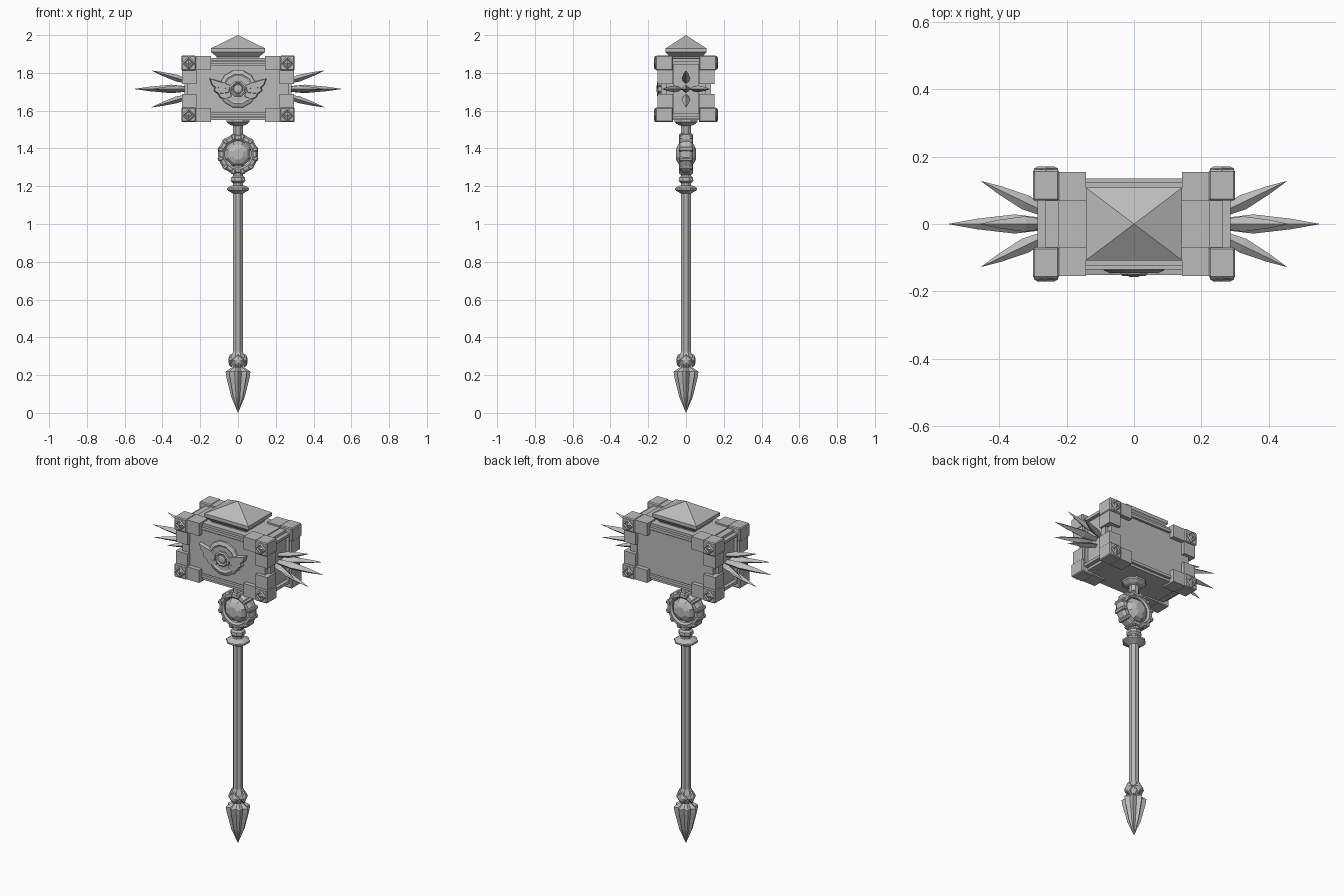
import bpy, bmesh, math
from mathutils import Matrix, Vector

old = bpy.data.objects.get("Cube")
if old:
    bpy.data.objects.remove(old, do_unlink=True)

grey = bpy.data.materials.new("stone_grey")
grey.use_nodes = True
grey.diffuse_color = (0.5, 0.5, 0.5, 1)
grey.node_tree.nodes["Principled BSDF"].inputs["Base Color"].default_value = (0.5, 0.5, 0.5, 1)

MID = 1.715  # height of the middle of the hammer head


def finish(name, bm, matrix=None):
    bmesh.ops.recalc_face_normals(bm, faces=bm.faces)
    mesh = bpy.data.meshes.new(name)
    bm.to_mesh(mesh)
    bm.free()
    mesh.materials.append(grey)
    obj = bpy.data.objects.new(name, mesh)
    bpy.context.collection.objects.link(obj)
    if matrix:
        obj.matrix_world = matrix
    return obj


def box(name, center, half, bevel=0):
    bm = bmesh.new()
    bmesh.ops.create_cube(bm, size=2)
    bmesh.ops.scale(bm, vec=half, verts=bm.verts)
    bmesh.ops.translate(bm, vec=center, verts=bm.verts)
    if bevel:
        bmesh.ops.bevel(bm, geom=bm.edges[:], offset=bevel, segments=1, affect='EDGES')
    return finish(name, bm)


def loft(name, profile, sides, matrix=None, sx=1, sy=1, turn=0.5, flute=1, closed=False):
    """Rings of (radius, height) about local z; odd points shrink by flute."""
    bm = bmesh.new()
    rings = []
    for r, h in profile:
        ring = []
        for i in range(sides):
            a = 2 * math.pi * (i + turn) / sides
            k = r * (flute if i % 2 else 1)
            ring.append(bm.verts.new((k * math.cos(a) * sx, k * math.sin(a) * sy, h)))
        rings.append(ring)
    pairs = list(zip(rings, rings[1:]))
    if closed:
        pairs.append((rings[-1], rings[0]))
    for lo, hi in pairs:
        for i in range(sides):
            j = (i + 1) % sides
            bm.faces.new((lo[i], lo[j], hi[j], hi[i]))
    if not closed:
        bm.faces.new(rings[0])
        bm.faces.new(rings[-1])
    bmesh.ops.remove_doubles(bm, verts=bm.verts, dist=0.00005)
    return finish(name, bm, matrix)


def aim(origin, direction, up='Y'):
    return Matrix.Translation(origin) @ Vector(direction).to_track_quat('Z', up).to_matrix().to_4x4()


def plate(name, outline, y_back, y_front, inset=0.006):
    """Extruded outline in x and z with a chamfered front."""
    bm = bmesh.new()
    mid = sum((Vector(p) for p in outline), Vector((0, 0))) / len(outline)
    back = [bm.verts.new((x, y_back, z)) for x, z in outline]
    front = []
    for p in outline:
        d = Vector(p) - mid
        q = mid + d * (1 - inset / d.length)
        front.append(bm.verts.new((q.x, y_front, q.y)))
    bm.faces.new(back)
    bm.faces.new(front)
    for i in range(len(back)):
        j = (i + 1) % len(back)
        bm.faces.new((back[i], back[j], front[j], front[i]))
    return finish(name, bm)


# Hammer head core and end panels
box("head_core", (0, 0, MID), (0.235, 0.108, 0.158))
box("head_panel", (0, 0, MID), (0.23, 0.128, 0.127))
box("end_panel", (0, 0, MID), (0.265, 0.075, 0.13))

# Stepped rails along the edges of the head
for s, side in ((1, "top"), (-1, "bottom")):
    box(side + "_wide_rail", (0, 0, MID + s * 0.140), (0.225, 0.135, 0.008))
    box(side + "_narrow_rail", (0, 0, MID + s * 0.158), (0.225, 0.124, 0.007))
    box(side + "_end_wide_rail", (0, 0, MID + s * 0.137), (0.286, 0.085, 0.008))
    box(side + "_end_narrow_rail", (0, 0, MID + s * 0.152), (0.262, 0.085, 0.008))
for sx, side in ((1, "left"), (-1, "right")):
    for sy, face in ((-1, "front"), (1, "back")):
        box(f"{side}_{face}_outer_upright", (sx * 0.25, sy * 0.085, MID), (0.034, 0.02, 0.13))
        box(f"{side}_{face}_inner_upright", (sx * 0.245, sy * 0.11, MID), (0.022, 0.022, 0.13))

# Corner armour: bevelled block, two straps and a diamond stud
for sx, side in ((1, "left"), (-1, "right")):
    for sy, face in ((-1, "front"), (1, "back")):
        for sz, level in ((1, "upper"), (-1, "lower")):
            tag = f"{side}_{face}_{level}_"
            box(tag + "corner", (sx * 0.261, sy * 0.115, MID + sz * 0.137), (0.039, 0.046, 0.039), 0.005)
            box(tag + "cross_strap", (sx * 0.183, sy * 0.111, MID + sz * 0.137), (0.04, 0.043, 0.037))
            box(tag + "upright_strap", (sx * 0.258, sy * 0.111, MID + sz * 0.063), (0.038, 0.041, 0.037))
            spot = (sx * 0.261, sy * 0.158, MID + sz * 0.138)
            loft(tag + "stud", [(0.036, 0), (0.036, 0.006), (0.026, 0.012), (0.018, 0.006), (0, 0.013)],
                 4, aim(spot, (0, sy, 0)), turn=0)

# Five faceted spikes on each end
spikes = [("middle", 0, 0, 0.553, 0.03), ("upper", 0, 1, 0.46, 0.024), ("lower", 0, -1, 0.46, 0.024),
          ("back", 1, 0, 0.455, 0.024), ("front", -1, 0, 0.455, 0.024)]
for sx, side in ((1, "left"), (-1, "right")):
    for label, dy, dz, tip, width in spikes:
        base = Vector((sx * 0.26, dy * 0.034, MID + dz * 0.038))
        end = Vector((sx * tip, dy * 0.128, MID + dz * 0.098))
        size = (end - base).length
        loft(f"{side}_{label}_spike", [(width * 0.6, 0), (width, size * 0.32), (width * 0.55, size * 0.7), (0, size)],
             4, aim(base, end - base), turn=0, sx=0.95, sy=0.75)

# Pyramid cap
r2 = math.sqrt(2)
loft("roof_cap", [(0.115 * r2, 1.865), (0.112 * r2, 1.885), (0.143 * r2, 1.91), (0.143 * r2, 1.93), (0, 2.0)],
     4, sy=0.755)

# Winged emblem on the front
front = aim((0, -0.125, MID), (0, -1, 0))
loft("emblem_disc", [(0.102, 0), (0.1, 0.012), (0.08, 0.02), (0.07, 0.014), (0.04, 0.014)], 12, front)
loft("emblem_ring", [(0.045, 0.01), (0.045, 0.024), (0.036, 0.029), (0.028, 0.022)], 8, front)
loft("emblem_gem", [(0.028, 0.01), (0.024, 0.028), (0.013, 0.032)], 8, front)
feathers = [
    [(0.035, 0.02), (0.075, 0.036), (0.152, 0.056), (0.14, 0.02), (0.12, 0.004), (0.04, 0)],
    [(0.04, 0.005), (0.125, 0.012), (0.128, -0.012), (0.105, -0.028), (0.045, -0.02)],
    [(0.035, -0.018), (0.108, -0.022), (0.098, -0.046), (0.07, -0.058), (0.03, -0.04)],
]
for sx, side in ((1, "left"), (-1, "right")):
    for n, feather in enumerate(feathers):
        plate(f"{side}_feather_{n + 1}", [(sx * x, MID + z) for x, z in feather], -0.126, -0.151 + n * 0.003)

# Neck under the head
loft("neck", [(0.05, 1.565), (0.066, 1.55), (0.066, 1.54), (0.045, 1.525), (0.028, 1.52), (0.027, 1.46)], 8)

# Ring with raised clasps around a faceted orb
hub = Vector((0, 0, 1.37))
axis = aim(hub, (0, -1, 0))
loft("pommel_ring", [(0.07, -0.026), (0.08, -0.035), (0.096, -0.033), (0.106, -0.018), (0.106, 0.018),
                     (0.096, 0.033), (0.08, 0.035), (0.07, 0.026)], 24, axis, closed=True)
for i in range(12):
    a = 2 * math.pi * (i + 0.5) / 12
    clasp = box(f"ring_clasp_{i + 1}", (0, 0, 0), (0.012, 0.037, 0.016), 0.006)
    clasp.matrix_world = Matrix.Translation(hub) @ Matrix.Rotation(a, 4, 'Y') @ Matrix.Translation((0, 0, 0.094))
loft("orb", [(0.03, -0.053), (0.055, -0.041), (0.072, -0.015), (0.072, 0.015), (0.055, 0.041), (0.03, 0.053)],
     8, axis)

# Collars and octagonal handle
loft("collars", [(0.027, 1.29), (0.03, 1.255), (0.04, 1.245), (0.042, 1.228), (0.03, 1.218), (0.03, 1.205),
                 (0.045, 1.2), (0.064, 1.19), (0.064, 1.18), (0.04, 1.168), (0.027, 1.16)], 8)
loft("handle", [(0.028, 1.17), (0.028, 0.29)], 8)

# Lower knob with four diamond studs
loft("lower_knob", [(0.028, 0.325), (0.04, 0.295), (0.04, 0.262), (0.026, 0.24), (0.026, 0.225)], 8)
for i in range(4):
    d = Vector((math.cos(i * math.pi / 2), math.sin(i * math.pi / 2), 0))
    loft(f"knob_stud_{i + 1}", [(0.034, 0), (0.032, 0.01), (0.014, 0.018)], 4,
         aim(Vector((0, 0, 0.277)) + d * 0.032, d), turn=0)

# Fluted pointed foot
loft("foot_point", [(0.022, 0.245), (0.04, 0.236), (0.066, 0.218), (0.062, 0.19), (0.036, 0.085), (0, 0)],
     16, turn=0, flute=0.72)
